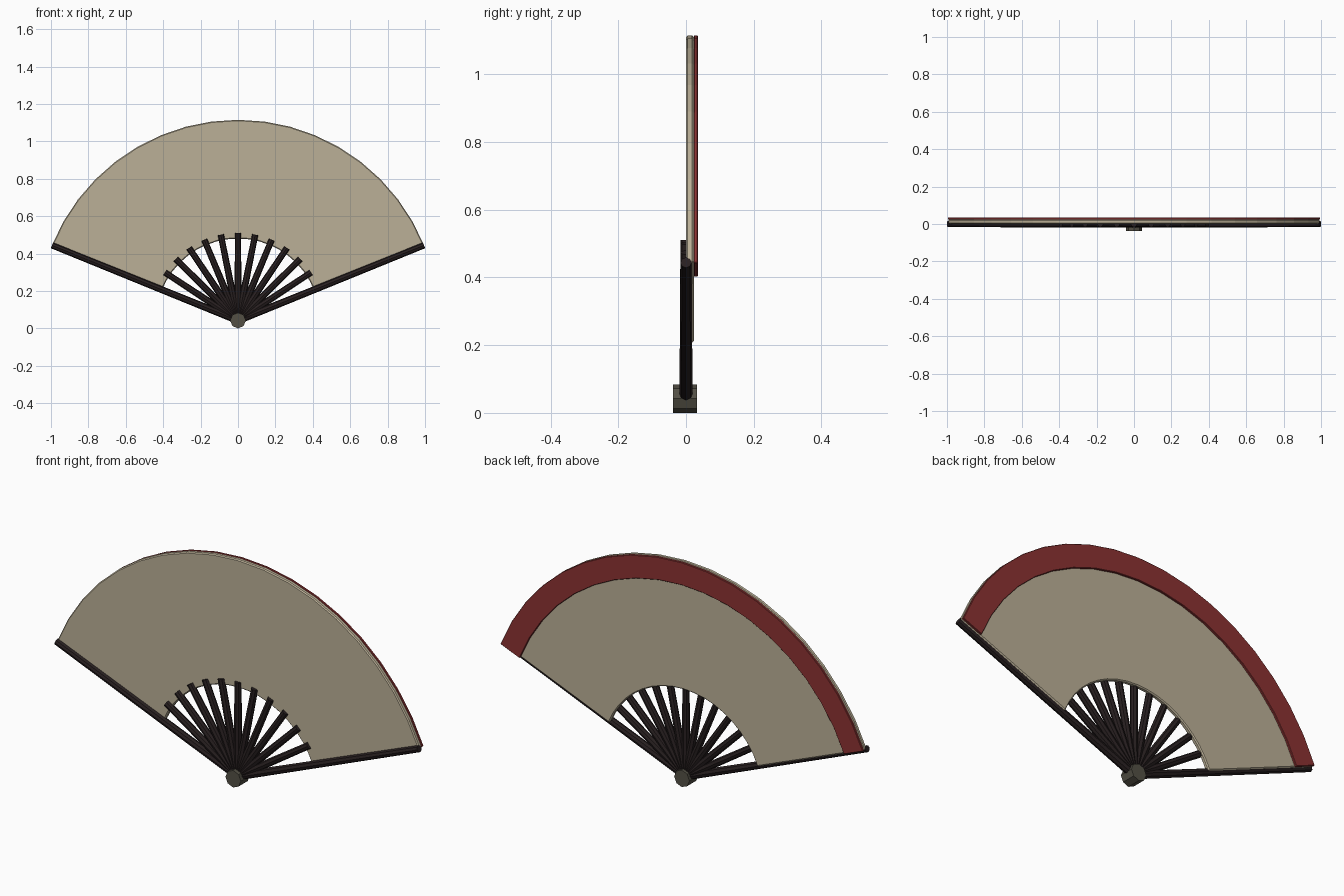
import bpy
import bmesh
from math import sin, cos, radians, pi
from mathutils import Matrix

if "Cube" in bpy.data.objects:
    bpy.data.objects.remove(bpy.data.objects["Cube"])

HUB_Z = 0.042      # height of the pivot
SPREAD = 68        # half opening angle in degrees
OUTER = 1.073      # outer radius of the leaf


def material(name, rgb):
    mat = bpy.data.materials.new(name)
    mat.use_nodes = True
    color = (*rgb, 1)
    mat.diffuse_color = color
    mat.node_tree.nodes["Principled BSDF"].inputs["Base Color"].default_value = color
    return mat


paper = material("beige paper", (0.50, 0.435, 0.31))
red = material("dark red", (0.26, 0.032, 0.032))
wood = material("black wood", (0.021, 0.014, 0.0145))
metal = material("dark metal", (0.088, 0.081, 0.06))


def finish(bm, name, mat):
    bmesh.ops.recalc_face_normals(bm, faces=bm.faces)
    mesh = bpy.data.meshes.new(name)
    bm.to_mesh(mesh)
    bm.free()
    mesh.materials.append(mat)
    obj = bpy.data.objects.new(name, mesh)
    bpy.context.collection.objects.link(obj)
    return obj


def fan_sheet(name, inner, outer, front, back, bevel, mat, steps=18):
    """Thick ring sector opening upward around the pivot."""
    bm = bmesh.new()
    rows = []
    for i in range(steps + 1):
        a = radians(-SPREAD + 2 * SPREAD * i / steps)
        rows.append([bm.verts.new((r * sin(a), y, HUB_Z + r * cos(a)))
                     for r, y in ((inner, front), (outer, front),
                                  (outer, back), (inner, back))])
    for p, q in zip(rows, rows[1:]):
        for k in range(4):
            n = (k + 1) % 4
            bm.faces.new((p[k], p[n], q[n], q[k]))
    bm.faces.new(rows[0])
    bm.faces.new(rows[-1])
    obj = finish(bm, name, mat)
    mod = obj.modifiers.new("edge chamfer", "BEVEL")
    mod.width = bevel
    mod.segments = 1
    mod.limit_method = "ANGLE"
    mod.angle_limit = radians(40)
    return obj


def stick(name, angle, start, end, r1, r2):
    """Tapered eight-sided stick radiating from the pivot."""
    bm = bmesh.new()
    place = (Matrix.Translation((0, 0, HUB_Z)) @ Matrix.Rotation(radians(angle), 4, "Y")
             @ Matrix.Translation((0, 0, (start + end) / 2)))
    bmesh.ops.create_cone(bm, cap_ends=True, segments=8, radius1=r1, radius2=r2,
                          depth=end - start, matrix=place)
    return finish(bm, name, wood)


# Paper leaf and the coloured band on its back
fan_sheet("paper_leaf", 0.438, OUTER, 0.0, 0.023, 0.005, paper)
fan_sheet("back_band", 0.96, OUTER, 0.023, 0.035, 0.002, red)

# Eleven short ribs and a long guard on each side
for i in range(-5, 6):
    stick(f"rib_{i + 6}", i * SPREAD / 6, 0.03, 0.468, 0.019, 0.0165)
for side, sign in (("left", 1), ("right", -1)):
    stick(f"guard_{side}", sign * SPREAD, 0.035, OUTER, 0.0195, 0.0165)

# Pivot pin
pin = bmesh.new()
bmesh.ops.create_cone(pin, cap_ends=True, segments=8, radius1=HUB_Z, radius2=HUB_Z,
                      depth=0.071, matrix=Matrix.Translation((0, -0.0025, HUB_Z))
                      @ Matrix.Rotation(pi / 2, 4, "X"))
finish(pin, "pivot_pin", metal)
